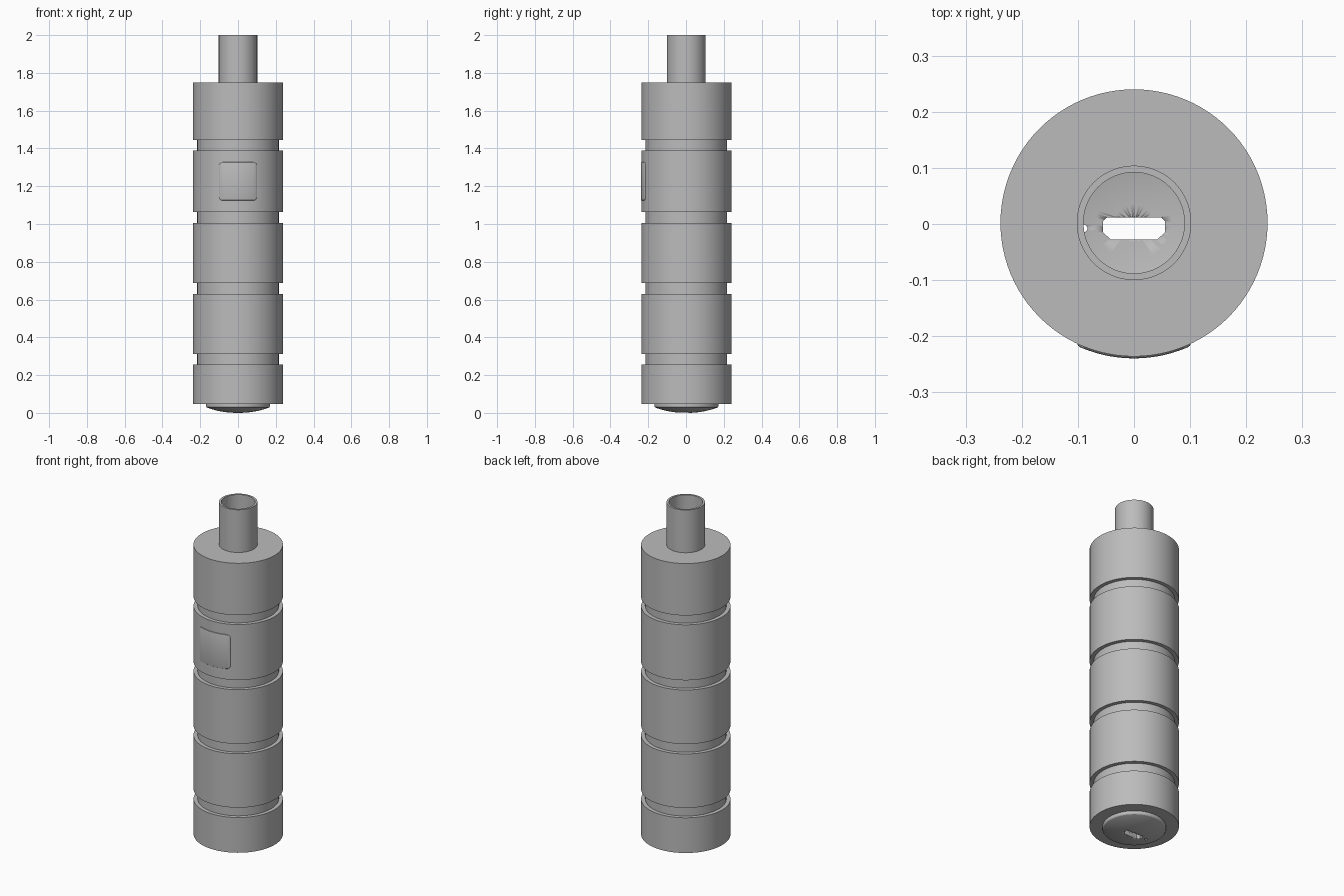
import bpy, bmesh, math

if "Cube" in bpy.data.objects:
    bpy.data.objects.remove(bpy.data.objects["Cube"])

CY = 0.002          # axis offset, leaves room for the raised button at the front
SEG = 96

grey = bpy.data.materials.new("plain grey")
grey.diffuse_color = (0.5, 0.5, 0.5, 1)
grey.use_nodes = True
grey.node_tree.nodes["Principled BSDF"].inputs["Base Color"].default_value = grey.diffuse_color


def finish(name, bm):
    bmesh.ops.recalc_face_normals(bm, faces=bm.faces)
    me = bpy.data.meshes.new(name)
    bm.to_mesh(me)
    bm.free()
    ob = bpy.data.objects.new(name, me)
    bpy.context.collection.objects.link(ob)
    me.materials.append(grey)
    bpy.ops.object.select_all(action='DESELECT')
    bpy.context.view_layer.objects.active = ob
    ob.select_set(True)
    bpy.ops.object.shade_smooth_by_angle(angle=math.radians(30))
    return ob


def lathe(name, profile):
    """Revolve a closed (radius, z) loop around the axis; radius 0 makes a pole."""
    bm = bmesh.new()
    rings = []
    for r, z in profile:
        if r == 0:
            rings.append([bm.verts.new((0, CY, z))] * SEG)
        else:
            rings.append([bm.verts.new((r * math.cos(a), CY + r * math.sin(a), z))
                          for a in (2 * math.pi * i / SEG for i in range(SEG))])
    for a, b in zip(rings, rings[1:] + rings[:1]):
        for i in range(SEG):
            j = (i + 1) % SEG
            vs = list(dict.fromkeys((a[i], a[j], b[j], b[i])))
            if len(vs) > 2:
                bm.faces.new(vs)
    return finish(name, bm)


def prism(name, outline, z0, z1):
    bm = bmesh.new()
    f = bm.faces.new([bm.verts.new((x, y, z0)) for x, y in outline])
    ext = bmesh.ops.extrude_face_region(bm, geom=[f])["geom"]
    bmesh.ops.translate(bm, vec=(0, 0, z1 - z0),
                        verts=[v for v in ext if isinstance(v, bmesh.types.BMVert)])
    return finish(name, bm)


def cut(target, cutter):
    m = target.modifiers.new("cut", 'BOOLEAN')
    m.operation, m.object, m.solver = 'DIFFERENCE', cutter, 'EXACT'
    bpy.context.view_layer.objects.active = target
    # cut must run before the shading modifier
    bpy.ops.object.modifier_move_to_index(modifier=m.name, index=0)
    bpy.ops.object.modifier_apply(modifier=m.name)
    bpy.data.objects.remove(cutter)


# Grooved barrel with a hollow bore
R, GROOVE, BORE = 0.238, 0.216, 0.09
grooves = [(0.255, 0.313), (0.63, 0.688), (1.006, 1.063), (1.389, 1.444)]
outer = [(R, 0.048)]
for lo, hi in grooves:
    outer += [(R, lo), (GROOVE, lo), (GROOVE, hi), (R, hi)]
outer += [(R, 1.749), (BORE, 1.749), (BORE, 0.048)]
lathe("barrel", outer)

# Open neck tube on top
lathe("neck_tube", [(0.102, 1.74), (0.102, 2.0), (BORE, 2.0), (BORE, 1.74)])

# Domed end cap, thin enough for the slot and pinhole to pass through
CAP = 0.169
dome = [(CAP * t, 0.03 * t ** 2.2) for t in (0, 0.2, 0.4, 0.6, 0.8, 0.92)]
cap = lathe("end_cap", dome + [(CAP * 0.98, 0.029), (CAP, 0.034), (CAP, 0.06)]
            + [(r, z + 0.035) for r, z in reversed(dome)])
slot = [(-0.048, 0.012), (-0.055, 0.005), (-0.055, -0.015), (-0.041, -0.028)]
slot += [(-x, y) for x, y in reversed(slot)]
cut(cap, prism("slot_cutter", slot, -0.1, 0.2))
pinhole = [(-0.09 + 0.007 * math.cos(a), -0.008 + 0.007 * math.sin(a))
           for a in (math.pi * i / 8 for i in range(16))]
cut(cap, prism("pinhole_cutter", pinhole, -0.1, 0.2))


# Raised square button wrapped around the front of the barrel
def button_columns(half, rad, n=6):
    """(x, half height) pairs across a rounded square."""
    corner = [(half - rad + rad * math.cos(a), half - rad + rad * math.sin(a))
              for a in (math.pi / 2 * i / n for i in range(n + 1))]
    mid = [(-(half - rad) + 2 * (half - rad) * i / 12, half) for i in range(1, 12)]
    return [(-x, h) for x, h in corner] + mid + corner[::-1]


bm = bmesh.new()
rings = []
for half, rad, r in ((0.101, 0.02, 0.225), (0.101, 0.02, 0.2385),
                     (0.0995, 0.0185, 0.2405), (0.096, 0.015, 0.2415)):
    cols = button_columns(half, rad)
    pts = cols + [(x, -h) for x, h in reversed(cols)]
    rings.append([bm.verts.new((x, CY - math.sqrt(r * r - x * x), 1.226 + h))
                  for x, h in pts])
n = len(rings[0])
for a, b in zip(rings, rings[1:]):
    for i in range(n):
        bm.faces.new((a[i], a[(i + 1) % n], b[(i + 1) % n], b[i]))
for ring in (rings[0], rings[-1]):
    for i in range(n // 2 - 1):
        bm.faces.new((ring[i], ring[i + 1], ring[n - 2 - i], ring[n - 1 - i]))
finish("button", bm)
